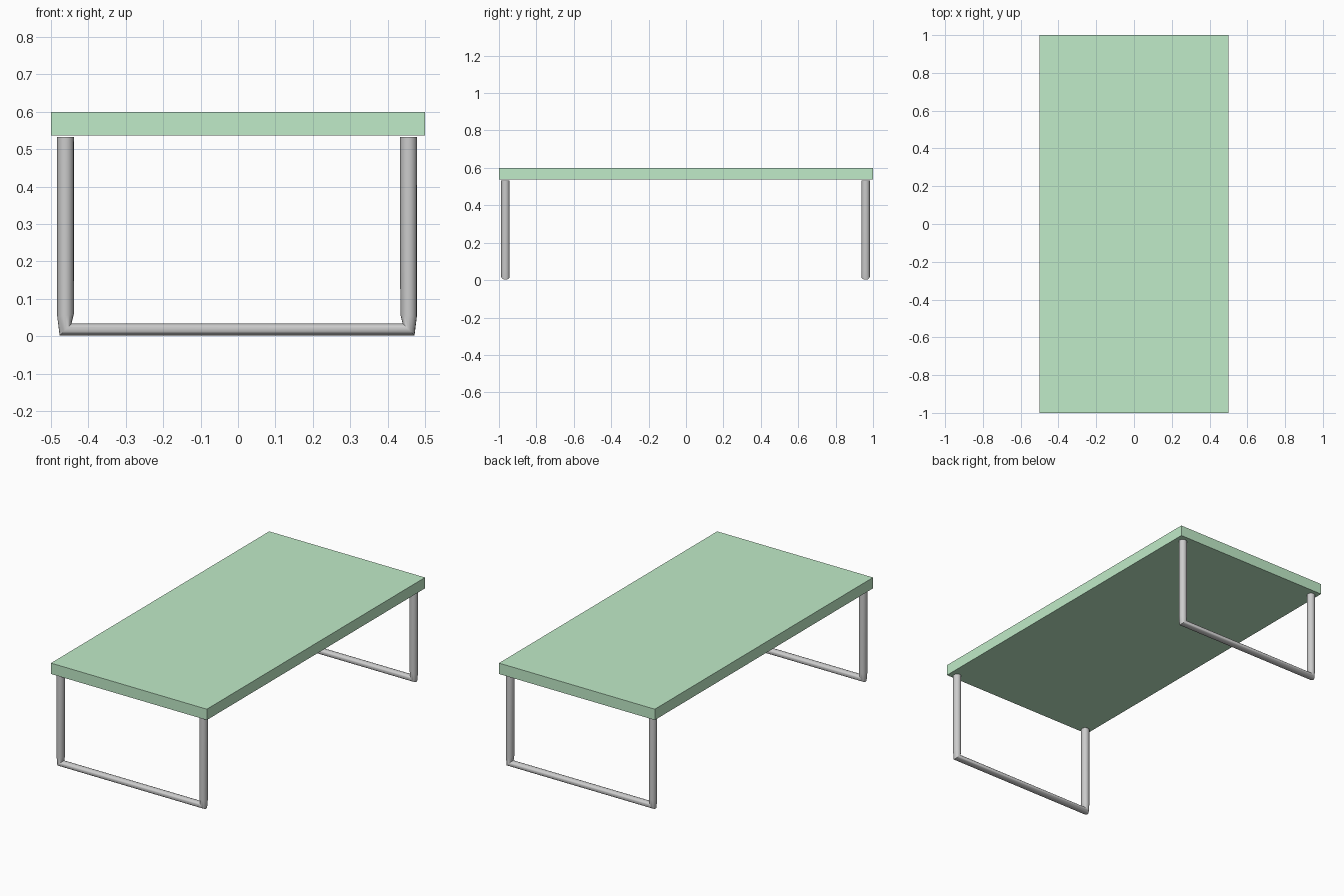
import bpy, bmesh, math
from mathutils import Vector

if "Cube" in bpy.data.objects:
    bpy.data.objects.remove(bpy.data.objects["Cube"])

R, SIDES = 0.0225, 16


def link(name, bm):
    bmesh.ops.recalc_face_normals(bm, faces=bm.faces[:])
    me = bpy.data.meshes.new(name)
    bm.to_mesh(me)
    bm.free()
    ob = bpy.data.objects.new(name, me)
    bpy.context.collection.objects.link(ob)
    return ob


# Table top slab
bm = bmesh.new()
bmesh.ops.create_cube(bm, size=1)
bmesh.ops.scale(bm, vec=(1, 2, 0.063), verts=bm.verts)
bmesh.ops.translate(bm, vec=(0, 0, 0.5685), verts=bm.verts)
top = link("table_top", bm)
green = bpy.data.materials.new("green")
green.diffuse_color = (0.53, 0.83, 0.58, 1)
green.use_nodes = True
green.node_tree.nodes["Principled BSDF"].inputs["Base Color"].default_value = green.diffuse_color
top.data.materials.append(green)

# Half of the leg path: x, z, tilt of the ring (constant radius thins the floor bar)
half = [(0.4585, 0.533, 0), (0.4585, 0.056, 9), (0.4585, 0.018, 45)]
path = [(-x, z, -t) for x, z, t in half] + [(x, z, 180 + t) for x, z, t in reversed(half)]


def leg_frame(name, y):
    """U-shaped tube: one ring per path point, bridged together."""
    bm = bmesh.new()
    rings = []
    for x, z, tilt in path:
        t = math.radians(tilt)
        u = Vector((math.cos(t), 0, -math.sin(t)))
        ring = []
        for i in range(SIDES):
            a = 2 * math.pi * i / SIDES
            ring.append(bm.verts.new(Vector((x - 0.0025, y, z)) + u * R * math.cos(a)
                                     + Vector((0, R * math.sin(a), 0))))
        rings.append(ring)
    for a, b in zip(rings, rings[1:]):
        for i in range(SIDES):
            j = (i + 1) % SIDES
            bm.faces.new((a[i], a[j], b[j], b[i]))
    bm.faces.new(rings[0])
    bm.faces.new(rings[-1])
    # inner side of each tilted ring must sit higher than the outer side
    ob = link(name, bm)
    bpy.ops.object.select_all(action='DESELECT')
    ob.select_set(True)
    bpy.context.view_layer.objects.active = ob
    bpy.ops.object.shade_smooth_by_angle(angle=math.radians(35))


leg_frame("front_leg_frame", -0.9655)
leg_frame("back_leg_frame", 0.9605)
